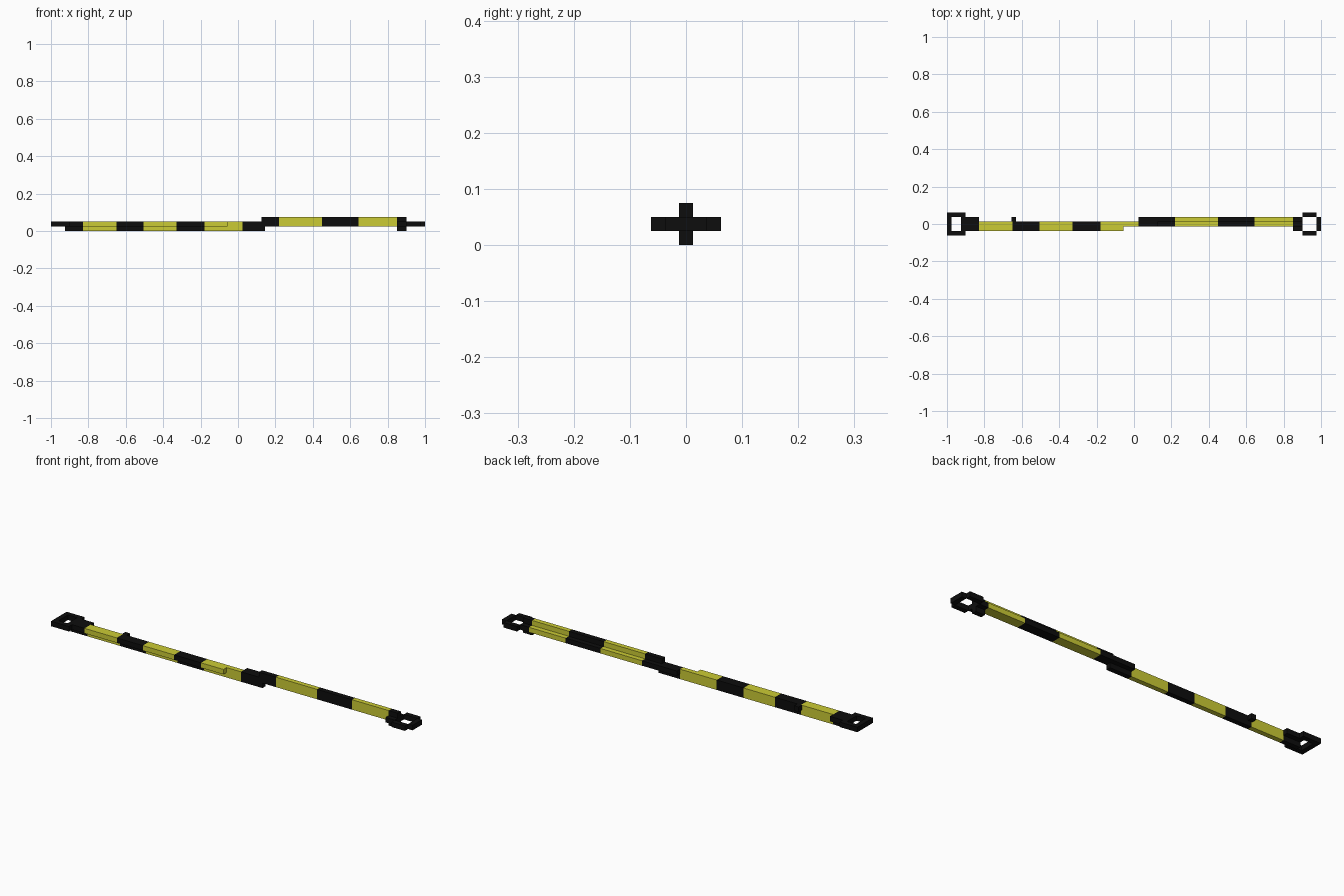
import bpy, bmesh

if "Cube" in bpy.data.objects:
    bpy.data.objects.remove(bpy.data.objects["Cube"])


def material(name, rgb):
    m = bpy.data.materials.new(name)
    m.diffuse_color = (*rgb, 1)
    m.use_nodes = True
    m.node_tree.nodes["Principled BSDF"].inputs["Base Color"].default_value = m.diffuse_color
    return m


YELLOW = material("yellow paint", (0.6, 0.6, 0.035))
BLACK = material("black paint", (0.004, 0.004, 0.004))


def striped_bar(name, profile, xs, first):
    """Extrude a (y, z) profile along x; stripes alternate at each station.
    first: 0 starts yellow, 1 starts black."""
    bm = bmesh.new()
    rings = [[bm.verts.new((x, y, z)) for y, z in profile] for x in xs]
    n = len(profile)
    for i in range(len(xs) - 1):
        for j in range(n):
            k = (j + 1) % n
            f = bm.faces.new((rings[i][j], rings[i][k], rings[i + 1][k], rings[i + 1][j]))
            f.material_index = (first + i) % 2
    bm.faces.new(rings[0]).material_index = first
    bm.faces.new(rings[-1]).material_index = (first + len(xs) - 2) % 2
    bmesh.ops.recalc_face_normals(bm, faces=bm.faces)
    me = bpy.data.meshes.new(name)
    bm.to_mesh(me)
    bm.free()
    me.materials.append(YELLOW)
    me.materials.append(BLACK)
    ob = bpy.data.objects.new(name, me)
    bpy.context.collection.objects.link(ob)
    return ob


def rect(y0, y1, z0, z1):
    return [(y0, z0), (y1, z0), (y1, z1), (y0, z1)]


def black_box(name, x0, x1, y0, y1, z0=0.025, z1=0.05):
    return striped_bar(name, rect(y0, y1, z0, z1), (x0, x1), 1)


A, B, C = 0.0125, 0.0375, 0.0625   # half widths of web, plate and ring

# left angle bar: web hanging down, flange towards the front
left_angle = [(-A, 0), (A, 0), (A, 0.05), (-B, 0.05), (-B, 0.025), (-A, 0.025)]
striped_bar("left_angle_bar", left_angle,
            (-0.83, -0.65, -0.505, -0.33, -0.18, -0.055), 0)
striped_bar("left_bar_tongue", rect(-A, A, 0, 0.05), (-0.055, 0.025, 0.145), 0)
black_box("left_bar_stud", -0.655, -0.63, A, B)

# right angle bar: web standing up, flange towards the back
right_angle = [(-A, 0.025), (B, 0.025), (B, 0.05), (A, 0.05), (A, 0.075), (-A, 0.075)]
striped_bar("right_angle_bar", right_angle, (0.125, 0.22, 0.45, 0.645, 0.85), 1)
black_box("right_flange_tip", 0.025, 0.125, A, B)

# left end plate and square eye
black_box("left_end_plate", -0.9, -0.83, -B, B)
black_box("left_end_web", -0.925, -0.83, -A, A, 0, 0.05)
black_box("left_eye_outer", -1, -0.975, -C, C)
black_box("left_eye_inner", -0.925, -0.9, -C, C)

# right end plate and eye with notched corners
black_box("right_end_plate", 0.85, 0.9, -B, B)
black_box("right_end_web", 0.85, 0.9, -A, A, 0, 0.075)
black_box("right_eye_outer", 0.975, 1, -B, B)

# side rails of both eyes
for side, s in (("front", -1), ("back", 1)):
    y0, y1 = sorted((s * B, s * C))
    black_box(f"left_eye_rail_{side}", -0.975, -0.925, y0, y1)
    black_box(f"right_eye_rail_{side}", 0.9, 0.975, y0, y1)
